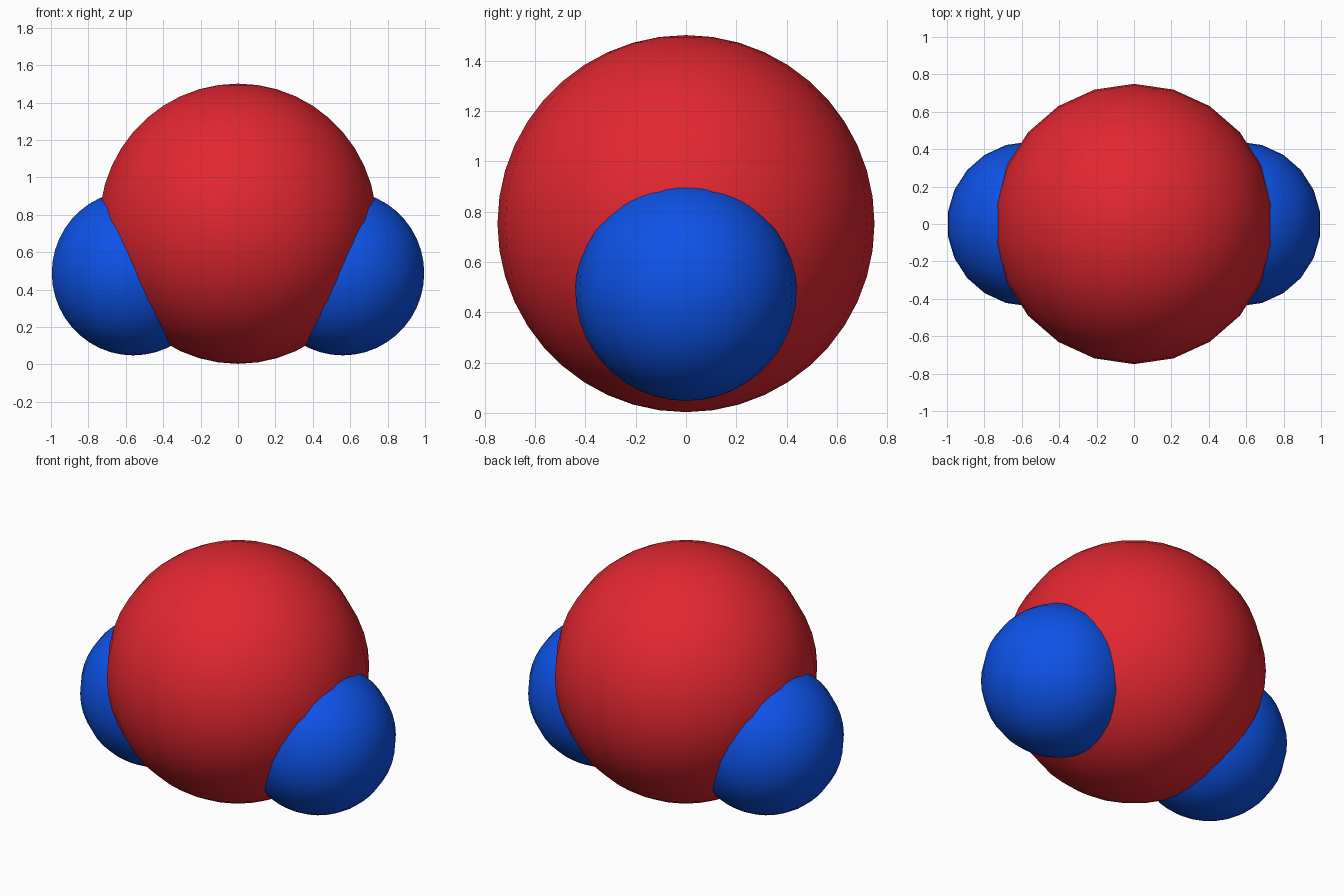
import bpy

if "Cube" in bpy.data.objects:
    bpy.data.objects.remove(bpy.data.objects["Cube"])


def material(name, color):
    m = bpy.data.materials.new(name)
    m.diffuse_color = (*color, 1)
    m.use_nodes = True
    m.node_tree.nodes["Principled BSDF"].inputs["Base Color"].default_value = m.diffuse_color
    return m


red = material("red", (0.76, 0.02, 0.03))
blue = material("blue", (0.004, 0.085, 0.80))


def ball(name, x, z, radius, mat):
    bpy.ops.mesh.primitive_uv_sphere_add(segments=22, ring_count=22, radius=radius,
                                         location=(x, 0, z))
    ob = bpy.context.object
    ob.name = name
    # turn so that a vertex meridian lies on the x axis
    ob.data.materials.append(mat)
    bpy.ops.object.shade_smooth()
    return ob


# large central atom
ball("central_atom", 0, 0.752, 0.749, red)

# two small side atoms
for side, label in ((-1, "left"), (1, "right")):
    ball(label + "_side_atom", side * 0.56, 0.488, 0.44, blue)
